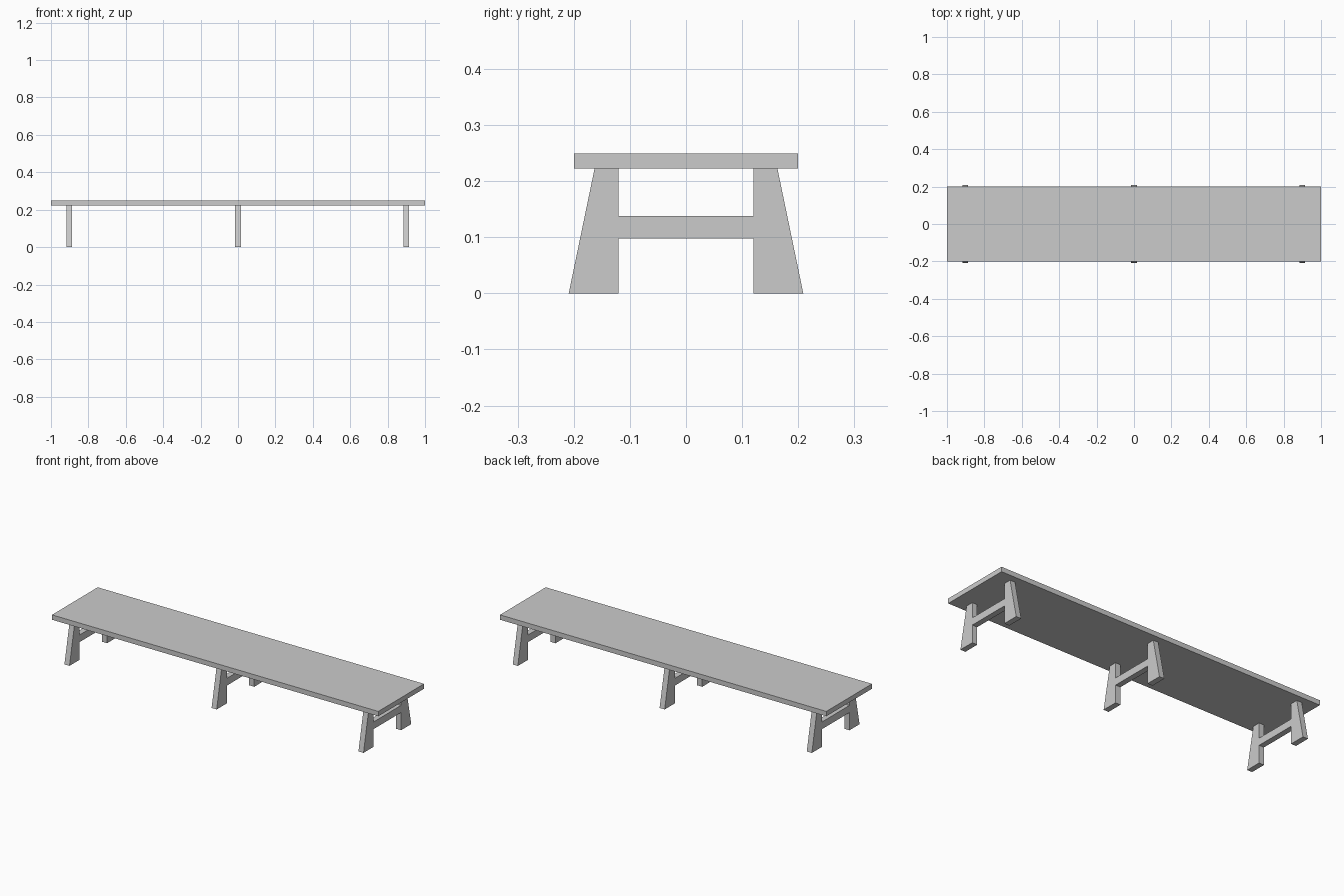
import bpy, bmesh

if "Cube" in bpy.data.objects:
    bpy.data.objects.remove(bpy.data.objects["Cube"])


def extrude_profile(name, points, x_centre, width):
    """Extrude a closed (y, z) outline along x."""
    bm = bmesh.new()
    face = bm.faces.new([bm.verts.new((x_centre - width / 2, y, z)) for y, z in points])
    ext = bmesh.ops.extrude_face_region(bm, geom=[face])
    moved = [g for g in ext["geom"] if isinstance(g, bmesh.types.BMVert)]
    bmesh.ops.translate(bm, verts=moved, vec=(width, 0, 0))
    bmesh.ops.recalc_face_normals(bm, faces=bm.faces)
    mesh = bpy.data.meshes.new(name)
    bm.to_mesh(mesh)
    bm.free()
    obj = bpy.data.objects.new(name, mesh)
    bpy.context.collection.objects.link(obj)
    return obj


TOP_Z, UNDER_Z = 0.249, 0.222

# Long flat plank
extrude_profile("bench_top",
                [(-0.2, UNDER_Z), (0.2, UNDER_Z), (0.2, TOP_Z), (-0.2, TOP_Z)], 0, 2.0)

# H-shaped trestles: splayed legs joined by a flush cross rail
half = [(0.0, 0.098), (0.12, 0.098), (0.12, 0.0), (0.209, 0.0),
        (0.163, UNDER_Z), (0.12, UNDER_Z), (0.12, 0.138), (0.0, 0.138)]
right_side = half[1:-1]
outline = right_side + [(-y, z) for y, z in reversed(right_side)]
for label, x in (("left", -0.902), ("middle", 0.0), ("right", 0.9)):
    extrude_profile(f"{label}_trestle", outline, x, 0.031)
